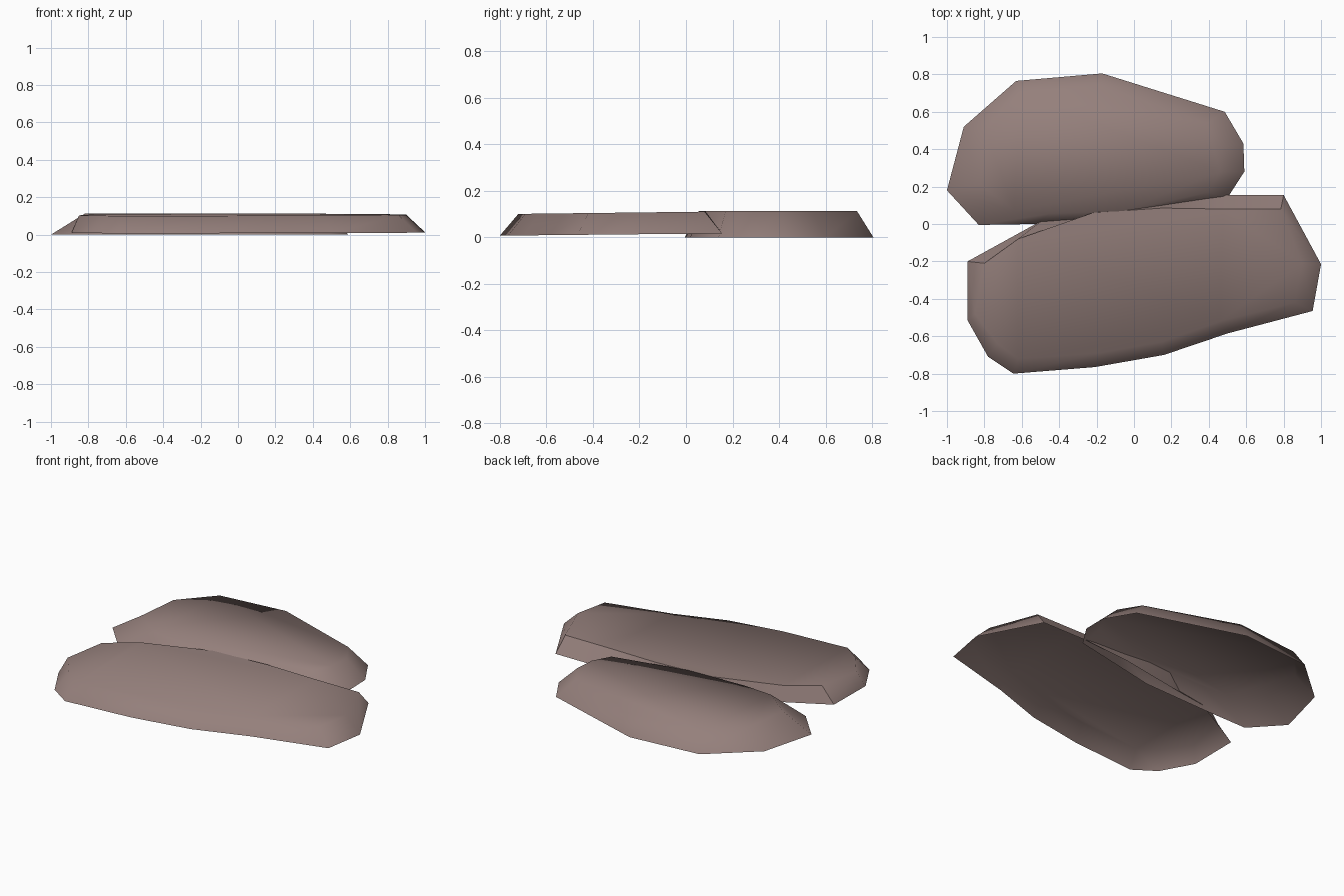
import bpy, bmesh

if "Cube" in bpy.data.objects:
    bpy.data.objects.remove(bpy.data.objects["Cube"])

stone = bpy.data.materials.new("dusty rose stone")
stone.diffuse_color = (0.30, 0.215, 0.20, 1)
stone.use_nodes = True
stone.node_tree.nodes["Principled BSDF"].inputs["Base Color"].default_value = stone.diffuse_color


def slab(name, base, top, z_base, z_top, sharp_sides=()):
    """Loft a base outline to a smaller top outline, open underneath."""
    bm = bmesh.new()
    low = [bm.verts.new((x, y, z_base(y))) for x, y in base]
    high = [bm.verts.new((x, y, z_top(y))) for x, y in top]
    n = len(base)
    cap = bm.faces.new(high)
    sides = [bm.faces.new((low[i], low[(i + 1) % n], high[(i + 1) % n], high[i]))
             for i in range(n)]
    # make all normals point up and outward
    bm.normal_update()
    bmesh.ops.recalc_face_normals(bm, faces=bm.faces)
    bm.normal_update()
    if cap.normal.z < 0:
        bmesh.ops.reverse_faces(bm, faces=bm.faces)
    for f in bm.faces:
        f.smooth = True
    # crisp broken side: the border edges of that strip stay hard
    strip = {sides[i] for i in sharp_sides}
    for e in bm.edges:
        if len({f in strip for f in e.link_faces}) == 2:
            e.smooth = False
    me = bpy.data.meshes.new(name)
    bm.to_mesh(me)
    bm.free()
    me.materials.append(stone)
    ob = bpy.data.objects.new(name, me)
    bpy.context.collection.objects.link(ob)
    return ob


# Rear slab, flat on the ground, its front edge tucked under the other slab
slab("rear_stone_slab",
     [(-1, 0.18), (-0.83, -0.005), (-0.53, 0.0), (-0.08, 0.018), (0.5, 0.14),
      (0.59, 0.28), (0.585, 0.43), (0.485, 0.6), (-0.17, 0.805),
      (-0.63, 0.765), (-0.91, 0.52)],
     [(-0.82, 0.21), (-0.64, 0.07), (-0.45, 0.055), (-0.06, 0.07), (0.40, 0.17),
      (0.46, 0.28), (0.47, 0.41), (0.39, 0.54), (-0.18, 0.735),
      (-0.61, 0.69), (-0.79, 0.49)],
     lambda y: 0.0, lambda y: 0.112)

# Front slab, slightly tilted, with a crisp back side (last five side faces)
slab("front_stone_slab",
     [(-0.89, -0.2), (-0.89, -0.515), (-0.78, -0.71), (-0.645, -0.8),
      (-0.21, -0.765), (0.16, -0.7), (0.5, -0.585), (0.955, -0.465),
      (1.0, -0.215), (0.8, 0.155), (0.48, 0.155), (0.15, 0.125),
      (-0.22, 0.06), (-0.49, 0.02)],
     [(-0.80, -0.21), (-0.85, -0.48), (-0.73, -0.64), (-0.62, -0.72),
      (-0.19, -0.69), (0.15, -0.63), (0.46, -0.52), (0.86, -0.42),
      (0.90, -0.21), (0.785, 0.08), (0.48, 0.08), (0.15, 0.085),
      (-0.22, 0.06), (-0.62, -0.08)],
     lambda y: 0.015 + 0.01 * y, lambda y: 0.109 + 0.012 * y,
     sharp_sides=range(9, 14))
